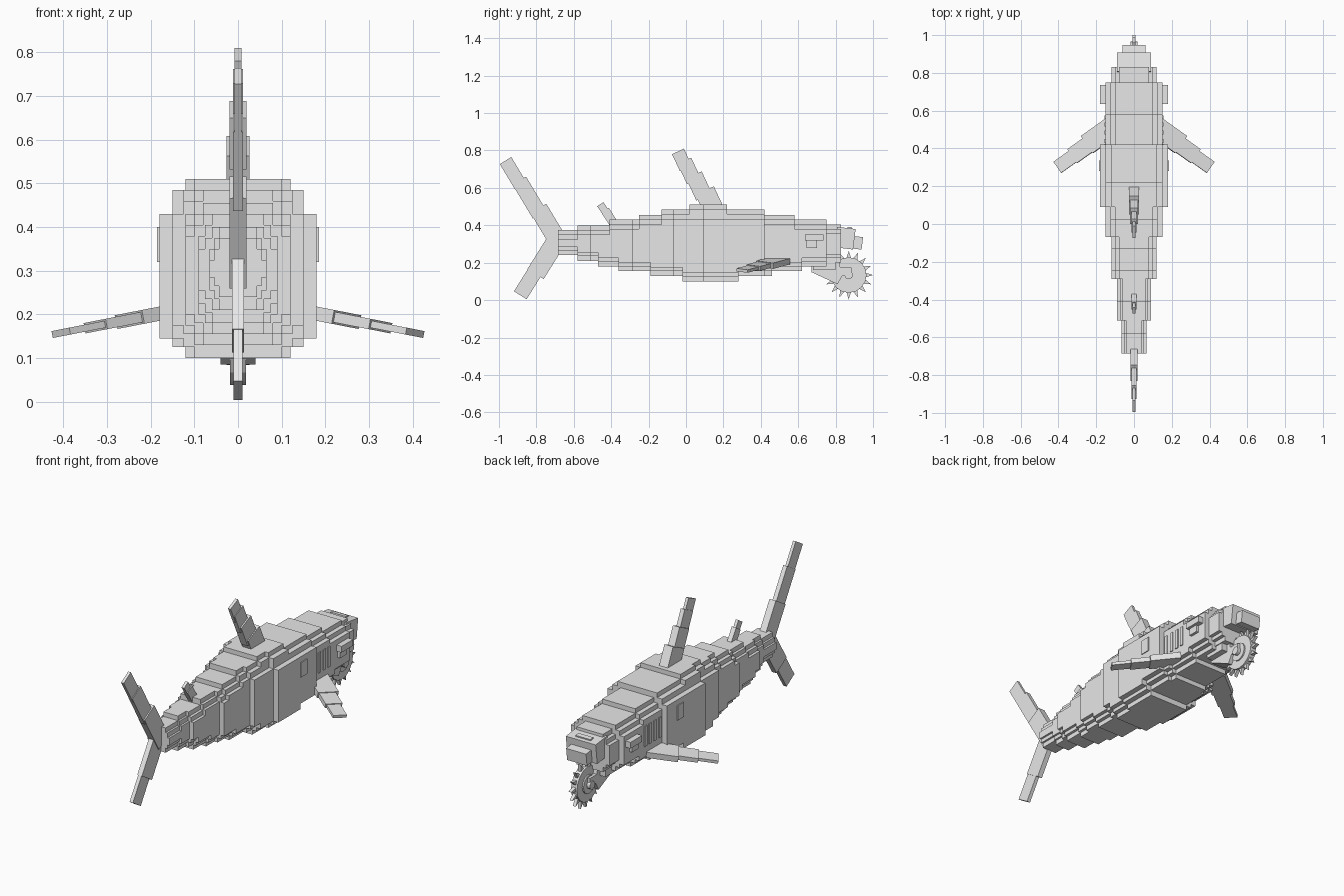
import bpy, bmesh, math
from mathutils import Matrix, Vector

if "Cube" in bpy.data.objects:
    bpy.data.objects.remove(bpy.data.objects["Cube"])

GREY = bpy.data.materials.new("plain grey")
GREY.diffuse_color = (0.8, 0.8, 0.8, 1)
GREY.use_nodes = True
GREY.node_tree.nodes["Principled BSDF"].inputs["Base Color"].default_value = GREY.diffuse_color


def finish(name, bm):
    bmesh.ops.recalc_face_normals(bm, faces=bm.faces)
    me = bpy.data.meshes.new(name)
    bm.to_mesh(me)
    bm.free()
    me.materials.append(GREY)
    ob = bpy.data.objects.new(name, me)
    bpy.context.collection.objects.link(ob)
    return ob


def box(bm, x, y, z, m=Matrix()):
    """Box from three (low, high) ranges, moved by m."""
    lo, hi = Vector((x[0], y[0], z[0])), Vector((x[1], y[1], z[1]))
    s = Matrix.Diagonal((*(hi - lo), 1))
    bmesh.ops.create_cube(bm, size=1, matrix=m @ Matrix.Translation((lo + hi) / 2) @ s)


def boxes(name, items, m=Matrix()):
    bm = bmesh.new()
    for x, y, z in items:
        box(bm, x, y, z, m)
    return finish(name, bm)


def prism(bm, pts, half):
    """Side profile of (y, z) points, given thickness along x."""
    a = [bm.verts.new((-half, y, z)) for y, z in pts]
    b = [bm.verts.new((half, y, z)) for y, z in pts]
    bm.faces.new(a)
    bm.faces.new(b[::-1])
    for i in range(len(pts)):
        j = (i + 1) % len(pts)
        bm.faces.new((a[i], b[i], b[j], a[j]))


def at(table, y):
    return [v for start, v in table if start <= y][-1]


# Stepped body: half width, top and bottom heights along y
WIDTH = [(-.685, .065), (-.51, .09), (-.29, .12), (-.07, .15), (.09, .18), (.42, .15), (.75, .12)]
TOP = [(-.685, .375), (-.58, .40), (-.41, .43), (-.25, .455), (-.13, .485), (.02, .51),
       (.22, .485), (.42, .455), (.58, .43), (.75, .405)]
BOTTOM = [(-.685, .24), (-.58, .21), (-.47, .18), (-.36, .155), (-.19, .13), (-.02, .10),
          (.28, .13), (.46, .155), (.62, .18), (.75, .2)]
cuts = sorted({y for t in (WIDTH, TOP, BOTTOM) for y, _ in t} | {.83})
slices = []
for y0, y1 in zip(cuts, cuts[1:]):
    w, t, b = at(WIDTH, y0), at(TOP, y0), at(BOTTOM, y0)
    slices += [((-w, w), (y0, y1), (b + .045, min(t - .05, .43))),
               ((-w * 5 / 6, w * 5 / 6), (y0, y1), (b + .025, t - .025)),
               ((-w * 2 / 3, w * 2 / 3), (y0, y1), (b, t))]
boxes("body", slices)


# Upright fins: overlapping boxes measured from the tip down to the root
def fin(name, tip, angle, parts):
    m = Matrix.Translation((0, *tip)) @ Matrix.Rotation(math.radians(angle), 4, 'X')
    return boxes(name, [((-h, h), (t0, t1), (-s1, -s0)) for s0, s1, t0, t1, h in parts], m)


fin("dorsal_fin", (-.043, .795), 25,
    [(0, .10, -.035, .035, .008), (.06, .18, -.03, .05, .012),
     (.15, .28, -.022, .07, .02), (.25, .40, -.013, .095, .026)])
fin("rear_dorsal_fin", (-.458, .513), 33,
    [(0, .06, -.02, .02, .008), (.04, .16, -.02, .027, .013)])
fin("upper_tail_fin", (-.965, .746), 31,
    [(0, .16, -.036, .036, .008), (.13, .34, -.034, .05, .012), (.31, .55, -.03, .068, .019)])
fin("lower_tail_fin", (-.886, .026), 180 - 32,
    [(0, .16, -.04, .04, .01), (.14, .34, -.06, .042, .014)])

# Side fins: swept back and drooping
for side, label in ((1, "right"), (-1, "left")):
    m = (Matrix.Diagonal((side, 1, 1, 1)) @ Matrix.Translation((.405, .30, .158))
         @ Matrix.Rotation(math.radians(11), 4, 'Y') @ Matrix.Rotation(math.radians(-35), 4, 'Z'))
    boxes(label + "_side_fin",
          [((-s1, -s0), (t0, t1), (-h, h)) for s0, s1, t0, t1, h in
           [(0, .12, -.036, .036, .008), (.10, .23, -.042, .047, .012), (.20, .36, -.048, .062, .016)]], m)

    # Gill slits and flank plate
    def x_range(a, b):
        return tuple(sorted((side * a, side * b)))
    plates = [(x_range(.14, .155), (y, y + .02), (.26, .37)) for y in (.43, .475, .517, .555)]
    plates.append((x_range(.17, .185), (.28, .335), (.32, .40)))
    boxes(label + "_gills", plates)

    # Eye under a brow
    boxes(label + "_eye", [(x_range(.14, .18), (.635, .735), (.318, .352)),
                           (x_range(.14, .165), (.645, .70), (.28, .32))])

# Snout, tilted slightly down, with a small raised plate
tilt = Matrix.Translation((0, .82, .33)) @ Matrix.Rotation(math.radians(-7), 4, 'X')
boxes("snout", [((-.09, .09), (-.02, .08), (-.05, .06)),
                ((-.06, .06), (.05, .125), (-.045, .022)),
                ((-.045, .045), (.035, .06), (.05, .067))], tilt)

# Lower jaw and the arms holding the saw
bm = bmesh.new()
prism(bm, [(.67, .15), (.81, .085), (.835, .13), (.82, .20), (.67, .22)], .04)
box(bm, (-.075, .075), (.68, .80), (.16, .23))
for s in (-1, 1):
    box(bm, sorted((s * .022, s * .04)), (.78, .885), (.13, .175))
finish("lower_jaw", bm)

# Round saw: disc, hub and raked teeth
CY, CZ, TEETH = .87, .134, 16


def polar(r, a):
    return CY + r * math.cos(a), CZ + r * math.sin(a)


bm = bmesh.new()
step = 2 * math.pi / TEETH
prism(bm, [polar(.095, i * step) for i in range(TEETH)], .018)
prism(bm, [polar(.05, i * step) for i in range(TEETH)], .026)
prism(bm, [polar(.022, i * step) for i in range(TEETH)], .045)
for i in range(TEETH):
    a = i * step
    prism(bm, [polar(.085, a - .17), polar(.085, a + .17), polar(.13, a)], .009)
finish("saw_wheel", bm)
